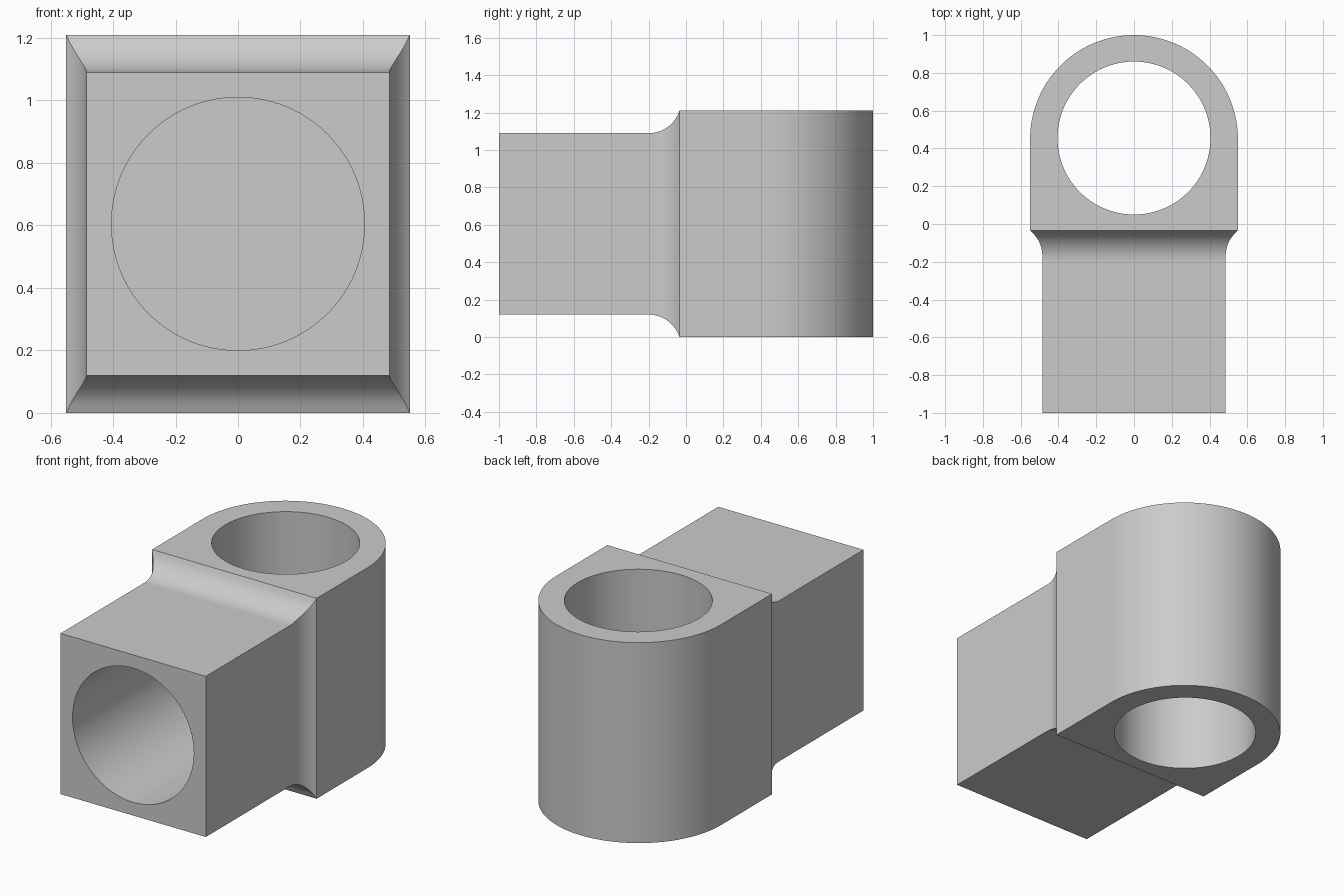
import bpy, bmesh, math
from mathutils import Matrix

cube = bpy.data.objects.get("Cube")
if cube:
    bpy.data.objects.remove(cube, do_unlink=True)

grey = bpy.data.materials.new("plain_grey")
grey.use_nodes = True
COLOUR = (0.6, 0.6, 0.6, 1)
grey.diffuse_color = COLOUR
grey.node_tree.nodes["Principled BSDF"].inputs["Base Color"].default_value = COLOUR

HEIGHT = 1.21
MID = HEIGHT / 2
STEM = 0.485                  # half size of the square stem
HEAD = 0.55                   # half width of the rounded head
STEP_Y = -0.035               # where the stem meets the head
CENTRE_Y = 1 - HEAD           # axis of the rounded head
FILLET = 0.173
BORE = 0.405


def make_object(name, bm):
    bmesh.ops.recalc_face_normals(bm, faces=bm.faces)
    mesh = bpy.data.meshes.new(name)
    bm.to_mesh(mesh)
    bm.free()
    mesh.materials.append(grey)
    obj = bpy.data.objects.new(name, mesh)
    bpy.context.collection.objects.link(obj)
    return obj


def flare(y, rise):
    """Half size of the stem at y, growing along a concave arc to the head."""
    run = math.sqrt(2 * FILLET * rise - rise * rise)
    t = max(0, y - (STEP_Y - run))
    return STEM + FILLET - math.sqrt(FILLET ** 2 - t * t)


# Sections (y, half width, half height): stem, fillet, rounded head
sections = [(-1, STEM, STEM)]
start = STEP_Y - 0.165
for i in range(17):
    y = start + (STEP_Y - start) * i / 16
    sections.append((y, flare(y, HEAD - STEM), flare(y, MID - STEM)))
sections[-1] = (STEP_Y, HEAD, MID)
for i in range(41):
    a = math.pi / 2 * i / 40
    sections.append((CENTRE_Y + HEAD * math.sin(a), HEAD * math.cos(a), MID))

# Loft the body through the sections
bm = bmesh.new()
rings = [[bm.verts.new((sx * w, y, MID + sz * h))
          for sx, sz in ((-1, -1), (1, -1), (1, 1), (-1, 1))]
         for y, w, h in sections]
for a, b in zip(rings, rings[1:]):
    for i in range(4):
        j = (i + 1) % 4
        bm.faces.new((a[i], a[j], b[j], b[i]))
bm.faces.new(rings[0])
bm.faces.new(rings[-1])
bmesh.ops.remove_doubles(bm, verts=bm.verts, dist=1e-5)
# Merge the flat strips of the head into single faces
bmesh.ops.dissolve_limit(bm, angle_limit=math.radians(0.1),
                         verts=bm.verts, edges=bm.edges)
body = make_object("socket_body", bm)


def cut_bore(name, matrix, depth):
    bm = bmesh.new()
    bmesh.ops.create_cone(bm, cap_ends=True, segments=96, radius1=BORE,
                          radius2=BORE, depth=depth, matrix=matrix)
    cutter = make_object(name, bm)
    cutter.hide_render = True
    mod = body.modifiers.new(name, 'BOOLEAN')
    mod.operation = 'DIFFERENCE'
    mod.solver = 'EXACT'
    mod.object = cutter
    bpy.ops.object.modifier_apply(modifier=name)
    bpy.data.objects.remove(cutter, do_unlink=True)


bpy.context.view_layer.objects.active = body
body.select_set(True)

# Through bore in the head, blind bore in the stem
cut_bore("head_bore", Matrix.Translation((0, CENTRE_Y + 0.005, MID)), 2)
BOTTOM, MOUTH = -0.07, -1.2
cut_bore("stem_bore", Matrix.Translation((0, (BOTTOM + MOUTH) / 2, MID))
         @ Matrix.Rotation(math.pi / 2, 4, 'X'), BOTTOM - MOUTH)

bpy.ops.object.shade_smooth_by_angle(angle=math.radians(25))
normals = body.modifiers.new("flat_face_normals", 'WEIGHTED_NORMAL')
normals.keep_sharp = True
